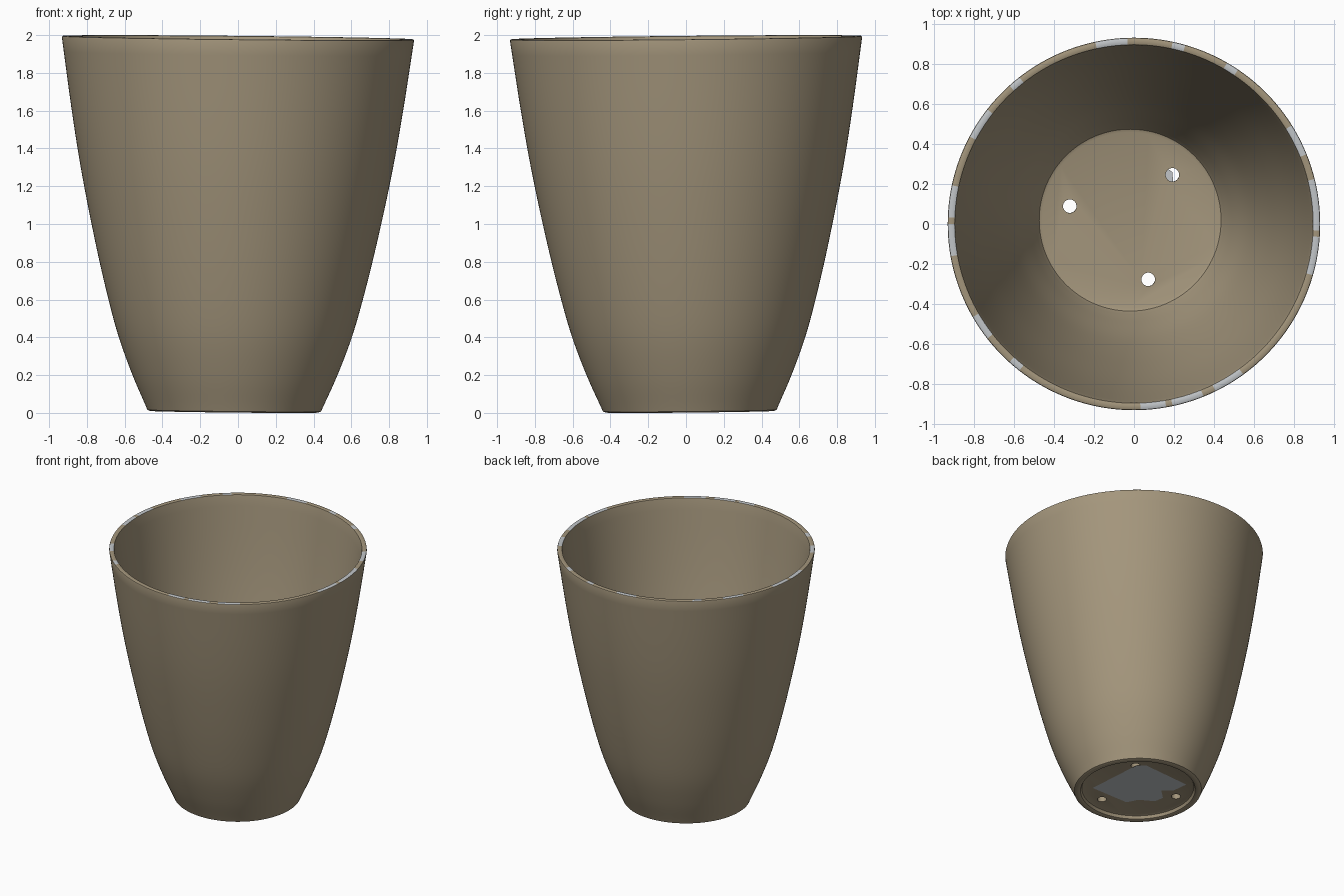
import bpy, bmesh, math
from mathutils import Vector

cube = bpy.data.objects.get("Cube")
if cube:
    bpy.data.objects.remove(cube, do_unlink=True)

SEGMENTS = 180
# The pot leans very slightly
LOCATION, LEAN = (-0.02, 0.02, 0.006), (0.01, 0.01, 0)


def material(name, rgb):
    m = bpy.data.materials.new(name)
    m.use_nodes = True
    m.diffuse_color = (*rgb, 1)
    bsdf = m.node_tree.nodes["Principled BSDF"]
    bsdf.inputs["Base Color"].default_value = (*rgb, 1)
    bsdf.inputs["Roughness"].default_value = 0.7
    return m


def add_object(name, bm, mats):
    mesh = bpy.data.meshes.new(name)
    bm.to_mesh(mesh)
    bm.free()
    for m in mats:
        mesh.materials.append(m)
    obj = bpy.data.objects.new(name, mesh)
    bpy.context.collection.objects.link(obj)
    return obj


def smooth_curve(points, steps=5):
    """Catmull-Rom curve through (radius, height) points."""
    p = [Vector(q) for q in points]
    p = [2 * p[0] - p[1]] + p + [2 * p[-1] - p[-2]]
    out = []
    for a, b, c, d in zip(p, p[1:], p[2:], p[3:]):
        for i in range(steps):
            t = i / steps
            out.append(0.5 * (2 * b + (c - a) * t + (2 * a - 5 * b + 4 * c - d) * t ** 2
                              + (3 * b - a - 3 * c + d) * t ** 3))
    return out + [p[-2]]


brown = material("warm taupe", (0.371, 0.305, 0.202))
grey = material("pale grey", (0.54, 0.565, 0.584))

# Profile: recessed underside, foot, outer wall, rim, inner wall, floor
foot = [(0.39, 0.03), (0.405, 0.025), (0.415, 0.004), (0.425, 0), (0.445, 0), (0.46, 0.006)]
outer = smooth_curve([(0.468, 0.025), (0.545, 0.2), (0.625, 0.42), (0.70, 0.7),
                      (0.768, 1.0), (0.828, 1.3), (0.878, 1.6), (0.932, 1.972)])
rim = [(0.93, 1.979), (0.927, 1.981), (0.9, 1.981), (0.897, 1.979)]
inner = smooth_curve([(0.895, 1.972), (0.842, 1.6), (0.792, 1.3), (0.732, 1.0),
                      (0.664, 0.7), (0.588, 0.42), (0.508, 0.2), (0.462, 0.09)])
floor = [(0.455, 0.078), (0.44, 0.072)]
profile = [tuple(q) for q in foot + outer + rim + inner + floor]

# Worn patches on the rim, as ranges of degrees around it
WORN = [(-2, 14), (23, 32), (57, 60), (74, 77), (92, 102), (128, 131), (142, 151),
        (168, 178), (180, 190), (210, 218), (228, 232), (272, 279), (282, 291),
        (296, 305), (344, 356)]


def is_worn(angle):
    return any(a <= angle <= b or a <= angle - 360 <= b for a, b in WORN)


# Pot body
bm = bmesh.new()
rings = []
for r, z in profile:
    rings.append([bm.verts.new((r * math.cos(math.tau * i / SEGMENTS),
                                r * math.sin(math.tau * i / SEGMENTS), z))
                  for i in range(SEGMENTS)])
rim_start = len(foot) + len(outer)
for k, (low, high) in enumerate(zip(rings, rings[1:])):
    on_rim = rim_start <= k < rim_start + len(rim) - 1
    for i in range(SEGMENTS):
        j = (i + 1) % SEGMENTS
        f = bm.faces.new((low[i], low[j], high[j], high[i]))
        f.material_index = int(on_rim and is_worn((i + 0.5) * 360 / SEGMENTS))
bm.faces.new(rings[0][::-1])
bm.faces.new(rings[-1])
pot = add_object("pot", bm, [brown, grey])

# Three drainage holes through the floor
bm = bmesh.new()
for degrees in (47, 167, 287):
    a = math.radians(degrees)
    made = bmesh.ops.create_cone(bm, cap_ends=True, segments=24,
                                 radius1=0.034, radius2=0.034, depth=0.2)
    bmesh.ops.translate(bm, verts=made["verts"],
                        vec=(0.31 * math.cos(a), 0.31 * math.sin(a), 0.05))
cutter = add_object("hole_cutter", bm, [brown])
cutter.hide_render = True
cut = pot.modifiers.new("drainage_holes", 'BOOLEAN')
cut.operation = 'DIFFERENCE'
cut.solver = 'EXACT'
cut.object = cutter
bpy.context.view_layer.objects.active = pot
pot.select_set(True)
bpy.ops.object.modifier_apply(modifier=cut.name)
bpy.data.objects.remove(cutter, do_unlink=True)
bpy.ops.object.shade_smooth_by_angle(angle=math.radians(35))

# Bare grey patch under the base
outline = [(-0.25, 0.2), (-0.2, 0.25), (0.2, 0.29), (0.205, 0.165), (0.145, 0.1),
           (0.235, 0.04), (0.235, -0.035), (0.14, -0.11), (0.11, -0.2), (-0.21, -0.25)]
right = Vector((math.cos(math.radians(190)), math.sin(math.radians(190)), 0))
up = Vector((math.cos(math.radians(100)), math.sin(math.radians(100)), 0))
bm = bmesh.new()
bm.faces.new([bm.verts.new(right * x + up * y + Vector((0, 0, 0.028)))
              for x, y in reversed(outline)])
patch = add_object("base_patch", bm, [grey])

for obj in (pot, patch):
    obj.location = LOCATION
    obj.rotation_euler = LEAN
